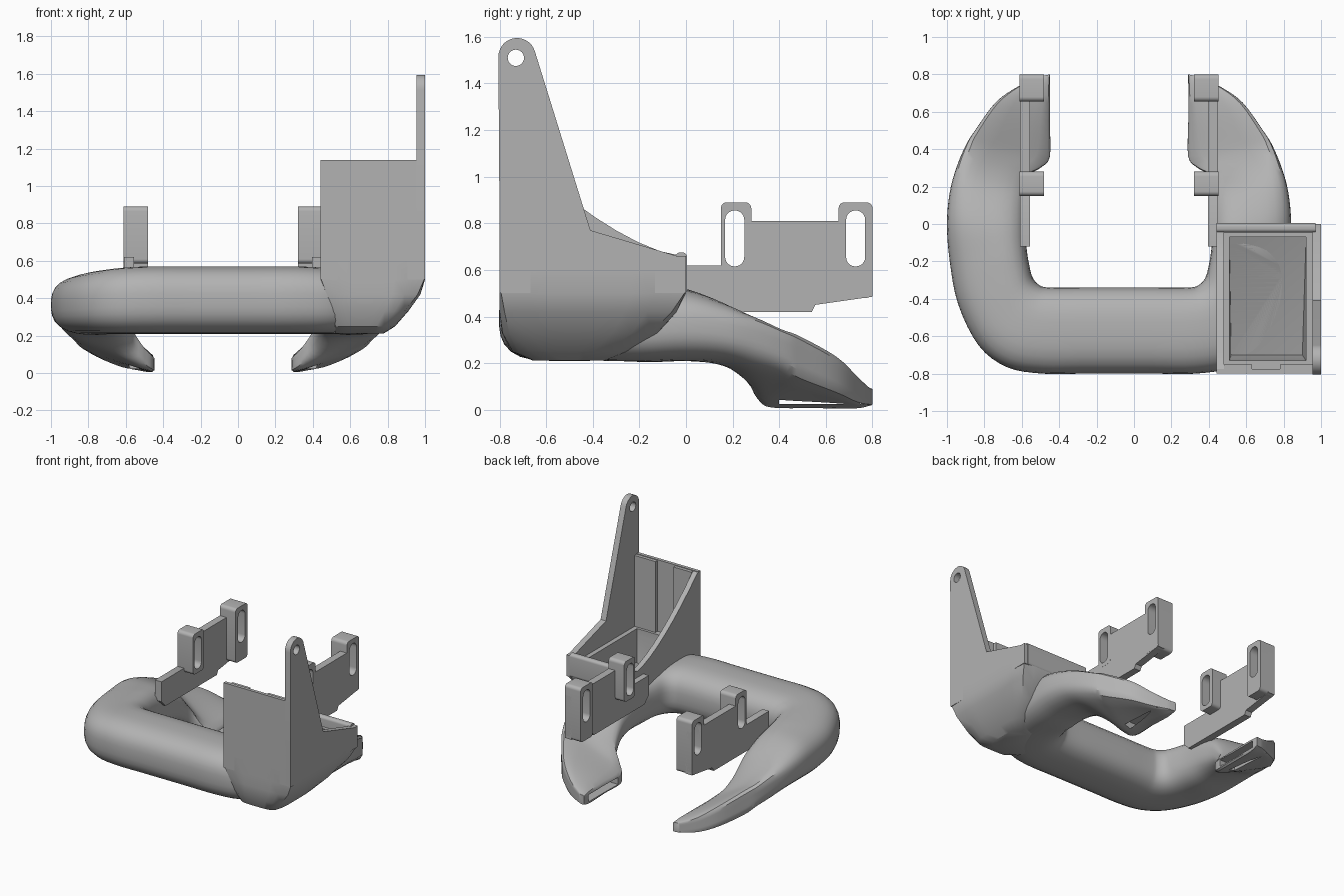
import bpy, bmesh, math
from mathutils import Vector

if "Cube" in bpy.data.objects:
    bpy.data.objects.remove(bpy.data.objects["Cube"])

GREY = (0.45, 0.45, 0.45, 1)
mat = bpy.data.materials.new("plain grey plastic")
mat.use_nodes = True
mat.diffuse_color = GREY
mat.node_tree.nodes["Principled BSDF"].inputs["Base Color"].default_value = GREY
MID = -0.08          # symmetry plane of the duct and the brackets


def make(name, bm):
    bmesh.ops.recalc_face_normals(bm, faces=bm.faces)
    mesh = bpy.data.meshes.new(name)
    bm.to_mesh(mesh)
    bm.free()
    mesh.materials.append(mat)
    ob = bpy.data.objects.new(name, mesh)
    bpy.context.collection.objects.link(ob)
    return ob


def ring(a, b, c, d, power, n=32):
    """Superellipse stretched over the quad a, b, c, d."""
    a, b, c, d = map(Vector, (a, b, c, d))
    out = []
    for i in range(n):
        t = math.tau * (i + 0.5 * (power < 0)) / n
        cs, sn = math.cos(t), math.sin(t)
        r = (abs(cs) ** power + abs(sn) ** power) ** (-1 / power)
        u, v = (1 + r * cs) / 2, (1 + r * sn) / 2
        out.append((a * (1 - u) + b * u) * (1 - v) + (d * (1 - u) + c * u) * v)
    return out


def loft(name, rings):
    bm = bmesh.new()
    rows = [[bm.verts.new(p) for p in r] for r in rings]
    for r, s in zip(rows, rows[1:]):
        for i in range(len(r)):
            j = (i + 1) % len(r)
            bm.faces.new((r[i], r[j], s[j], s[i]))
    bm.faces.new(rows[0])
    bm.faces.new(rows[-1])
    return make(name, bm)


def prism(name, pts, x0, x1):
    """Side profile of (y, z) points extruded along x."""
    return loft(name, [[(x, y, z) for y, z in pts] for x in (x0, x1)])


def rounded(y0, y1, z0, z1, r, seg=6):
    pts = []
    for k, (y, z) in enumerate(((y1 - r, z1 - r), (y0 + r, z1 - r), (y0 + r, z0 + r), (y1 - r, z0 + r))):
        for i in range(seg + 1):
            t = (k + i / seg) * math.pi / 2
            pts.append((y + r * math.cos(t), z + r * math.sin(t)))
    return pts


def box(name, x0, x1, y0, y1, z0, z1):
    return prism(name, [(y0, z0), (y1, z0), (y1, z1), (y0, z1)], x0, x1)


def cut(targets, cutter):
    cutter.hide_render = True
    for ob in targets:
        mod = ob.modifiers.new("cut", 'BOOLEAN')
        mod.operation, mod.solver, mod.object = 'DIFFERENCE', 'EXACT', cutter
        bpy.context.view_layer.update()
        mesh = bpy.data.meshes.new_from_object(ob.evaluated_get(bpy.context.evaluated_depsgraph_get()))
        ob.modifiers.clear()
        ob.data = mesh
    bpy.data.objects.remove(cutter)


# U-shaped duct: inner x y, outer x y, inner low/top, outer low/top, squareness
half = [
    (-.08, -.34, -.08, -.80, .21, .57, .21, .57, 2.8),
    (-.25, -.34, -.27, -.80, .21, .57, .21, .57, 2.8),
    (-.44, -.34, -.49, -.80, .21, .57, .21, .57, 2.8),
    (-.50, -.33, -.68, -.765, .21, .57, .21, .56, 2.8),
    (-.54, -.29, -.83, -.65, .21, .57, .21, .54, 2.8),
    (-.56, -.22, -.94, -.43, .21, .57, .21, .52, 2.8),
    (-.575, -.12, -.985, -.20, .20, .56, .21, .51, 2.8),
    (-.58, .02, -1.0, .0, .20, .52, .22, .51, 2.8),
    (-.58, .16, -.985, .17, .17, .43, .22, .47, 3),
    (-.56, .26, -.95, .30, .09, .28, .20, .43, 3.5),
    (-.50, .30, -.90, .42, .03, .16, .17, .37, 5),
    (-.45, .36, -.85, .50, .0, .10, .13, .33, 8),
    (-.45, .55, -.74, .65, .0, .10, .07, .24, 8),
    (-.45, .72, -.62, .735, .0, .10, .03, .15, 8),
    (-.45, .80, -.50, .79, .02, .09, .02, .09, 8),
]
mirrored = [(2 * MID - s[0], s[1], 2 * MID - s[2]) + s[3:] for s in half[1:]]
stations = half[::-1] + mirrored
rings = []
for i in range(len(stations) - 1):
    p = [stations[min(max(i + k, 0), len(stations) - 1)] for k in (-1, 0, 1, 2)]
    for step in range(4 if i < len(stations) - 2 else 5):
        t = step / 4
        s = [b + t * (c - a) / 2 + t * t * (a - 2.5 * b + 2 * c - d / 2) + t ** 3 * (1.5 * (b - c) + (d - a) / 2)
             for a, b, c, d in zip(*p)]
        rings.append(ring((s[0], s[1], s[4]), (s[2], s[3], s[6]), (s[2], s[3], s[7]), (s[0], s[1], s[5]), s[8]))
duct = loft("air_duct", rings)

# Slots in the nozzle mouths
for sign in (-1, 1):
    cut([duct], box("slot_cutter", MID + sign * .34, MID + sign * .5, .40, .75, .025, .078))

# Hopper under the fan seat: x range, y range, height
hopper = loft("fan_hopper", [
    ring((x0, y0, z), (x1, y0, z), (x1, y1, z), (x0, y1, z), pw)
    for x0, x1, y0, y1, z, pw in (
        (.44, 1, -.8, 0, .60, 60), (.44, 1, -.8, 0, .50, 40), (.46, .975, -.8, -.04, .42, 12),
        (.48, .91, -.79, -.12, .33, 7), (.5, .84, -.75, -.25, .25, 5), (.5, .78, -.66, -.34, .212, 4))])

# Funnel cavity sloping down to the front
bm = bmesh.new()
for co in [(x, y, z) for x in (.51, .92) for y in (-.73, -.07) for z in (.55, .7)] + [(.52, -.70, .27), (.9, -.70, .36)]:
    bm.verts.new(co)
bmesh.ops.convex_hull(bm, input=bm.verts)
cut([hopper, duct], make("funnel_cutter", bm))

# Fan seat walls
ear = [(-.725 + .08 * math.cos(t), 1.515 + .08 * math.sin(t))
       for t in (math.pi * (1 - i / 14 * .92) for i in range(15))]
side = prism("fan_side_wall", [(-.8, .5), (-.8, .8)] + ear + [(-.41, .77), (-.04, .66), (0, .66), (0, .5)], .955, 1)
cut([side], prism("hole_cutter", rounded(-.765, -.695, 1.475, 1.545, .0349), .9, 1.1))
box("fan_front_wall", .44, .96, -.8, -.775, .5, 1.14)
for x0, x1 in ((.48, .63), (.78, .955)):
    box("front_wall_rib", x0, x1, -.78, -.75, .58, 1.135)
arc = [(-.76 + .74 * k / 8, .66 + .47 * (1 - k / 8) ** 1.5) for k in range(9)]
prism("fan_brace", [(-.79, .5), (-.79, 1.14)] + arc + [(0, .66), (0, .5)], .44, .48)
prism("fan_back_lip", rounded(-.045, .005, .5, .675, .02), .44, .97)

# Slotted mounting brackets, one each side
for label, sign in (("right", 1), ("left", -1)):
    def at(d):
        return MID + sign * d
    parts = [
        prism(label + "_bracket_plate", [(-.12, .47), (-.07, .42), (.54, .42), (.555, .45), (.8, .485), (.8, .81),
                                         (.2, .81), (.2, .62), (-.12, .62)], at(.53), at(.475)),
        prism(label + "_bracket_front_lug", rounded(.15, .28, .585, .89, .025), at(.531), at(.4)),
        prism(label + "_bracket_back_lug", rounded(.655, .80, .48, .89, .025), at(.531), at(.4)),
    ]
    for y in (.168, .687):
        cut(parts, prism("lug_slot_cutter", rounded(y, y + .082, .615, .855, .04), at(.3), at(.6)))

# Smooth shading with sharp edges kept
bpy.ops.object.select_all(action='DESELECT')
for ob in bpy.context.scene.objects:
    if ob.type == 'MESH' and mat.name in ob.data.materials:
        ob.select_set(True)
        bpy.context.view_layer.objects.active = ob
bpy.ops.object.shade_smooth_by_angle(angle=math.radians(32))
